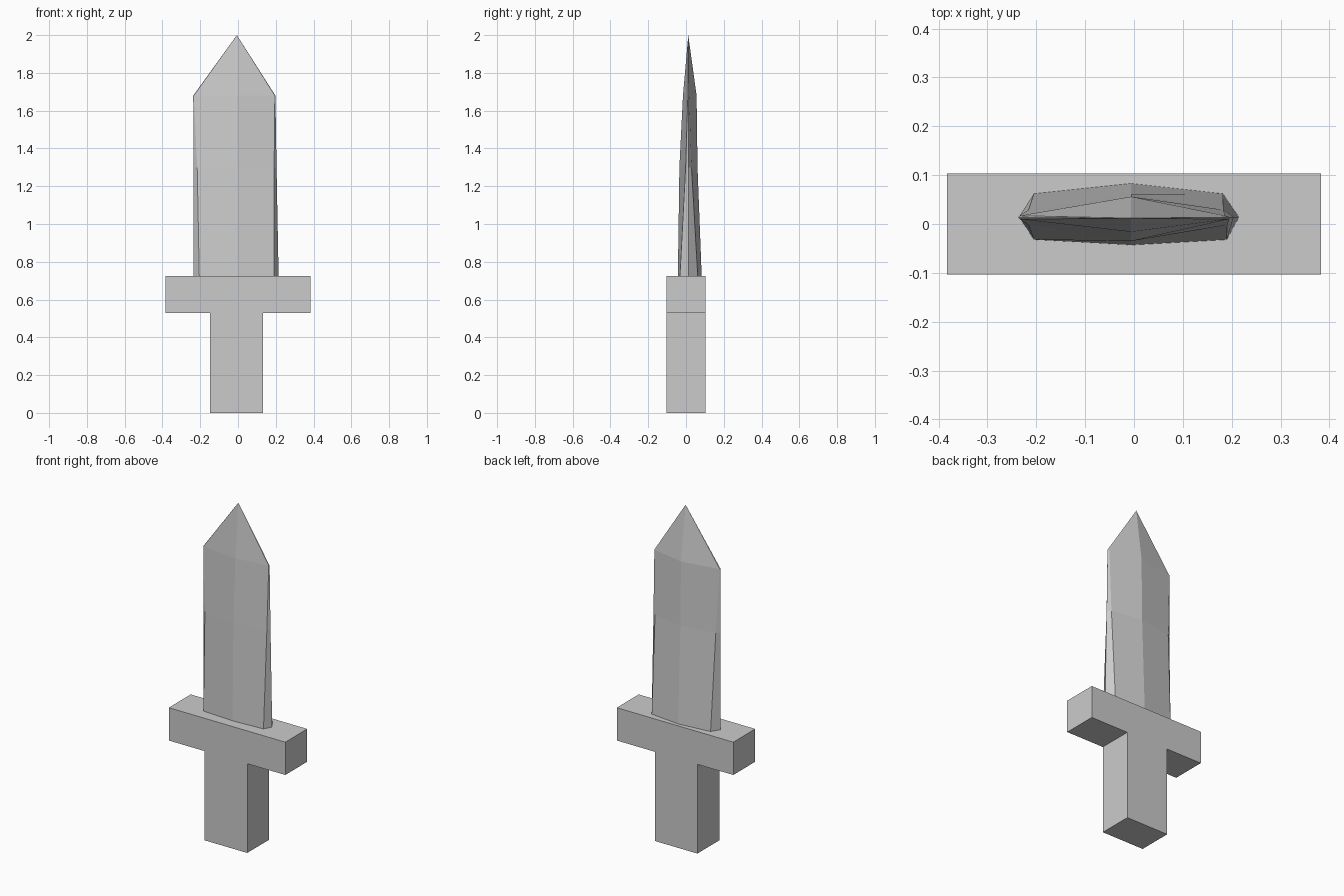
import bpy
import bmesh

if "Cube" in bpy.data.objects:
    bpy.data.objects.remove(bpy.data.objects["Cube"])


def box(name, x0, x1, y0, y1, z0, z1):
    bpy.ops.mesh.primitive_cube_add(size=1, location=((x0 + x1) / 2, (y0 + y1) / 2, (z0 + z1) / 2))
    ob = bpy.context.object
    ob.name = name
    ob.scale = (x1 - x0, y1 - y0, z1 - z0)
    bpy.ops.object.transform_apply(location=False, rotation=False, scale=True)
    return ob


# Handle and crossguard
box("grip", -0.147, 0.133, -0.103, 0.103, 0.0, 0.53)
box("guard", -0.383, 0.383, -0.103, 0.103, 0.53, 0.725)


# Blade: eight-sided sections whose bevelled sides narrow to a sharp edge
# z, left edge, right edge, left bevel, right bevel, front ridge, back ridge, front bevel, back bevel
sections = [
    (0.725, -0.235, 0.215, -0.205, 0.190, -0.043, 0.083, -0.032, 0.062),
    (1.30, -0.236, 0.204, -0.216, 0.191, -0.035, 0.061, -0.002, 0.029),
    (1.68, -0.237, 0.198, -0.234, 0.195, -0.016, 0.056, 0.010, 0.017),
]
EDGE_Y = 0.014
bm = bmesh.new()
rings = []
for z, le, re, lb, rb, fr, br, fb, bb in sections:
    outline = [(le, EDGE_Y), (lb, fb), (-0.006, fr), (rb, fb),
               (re, EDGE_Y), (rb - 0.008, bb), (-0.006, br), (lb, bb)]
    rings.append([bm.verts.new((x, y, z)) for x, y in outline])
tip = bm.verts.new((-0.006, 0.012, 2.0))
for i in range(8):
    j = (i + 1) % 8
    for a, b in zip(rings, rings[1:]):
        bm.faces.new((a[i], a[j], b[j], b[i]))
    bm.faces.new((rings[-1][i], rings[-1][j], tip))
bm.faces.new(rings[0][::-1])
bmesh.ops.recalc_face_normals(bm, faces=bm.faces)
mesh = bpy.data.meshes.new("blade")
bm.to_mesh(mesh)
bm.free()
blade = bpy.data.objects.new("blade", mesh)
bpy.context.collection.objects.link(blade)
